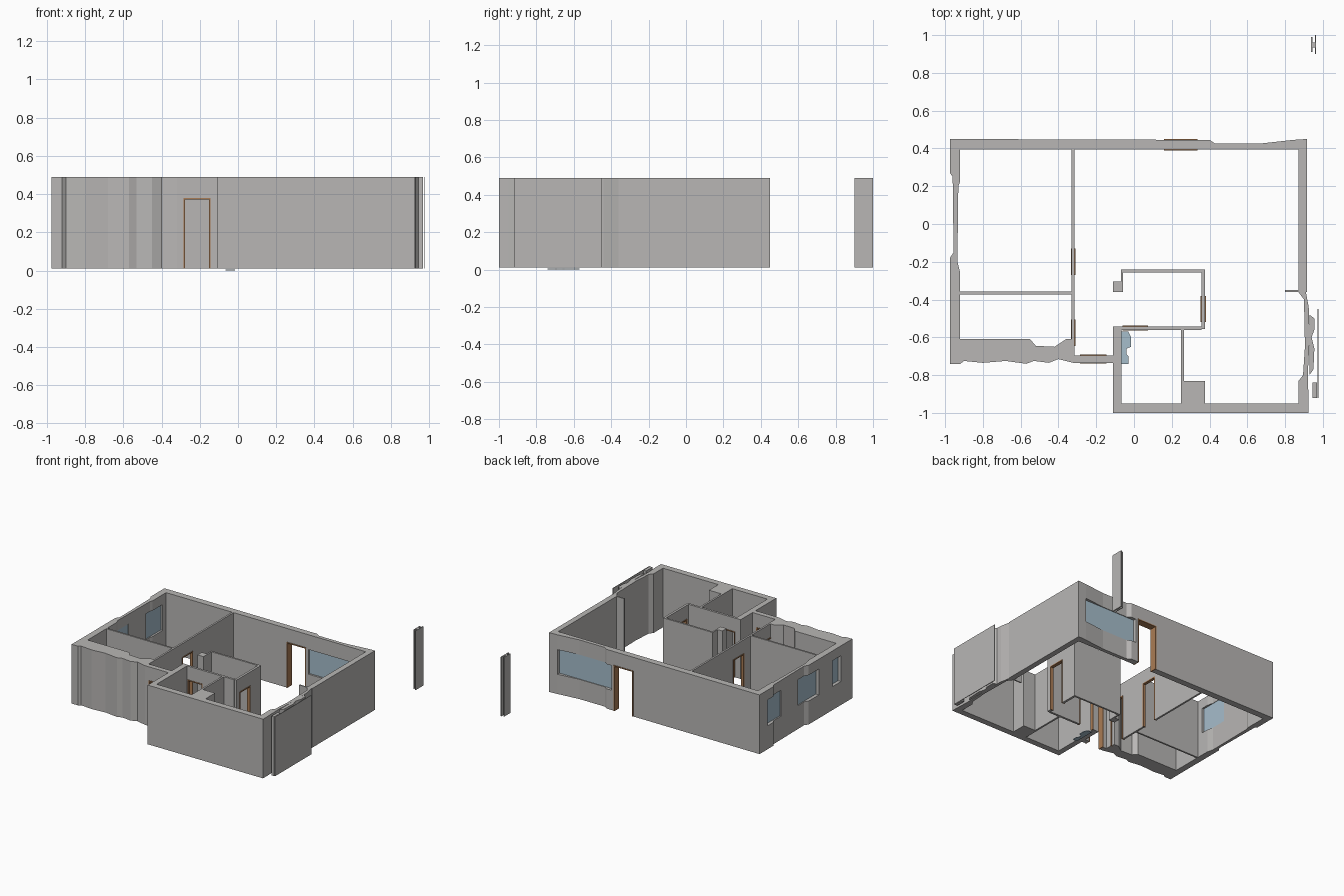
import bpy
import bmesh

cube = bpy.data.objects.get("Cube")
if cube:
    bpy.data.objects.remove(cube, do_unlink=True)

FLOOR, TOP, DOOR_TOP = 0.01, 0.49, 0.38
FRAME = 0.008


def make_material(name, colour):
    material = bpy.data.materials.new(name)
    material.use_nodes = True
    material.diffuse_color = (*colour, 1)
    shader = next(n for n in material.node_tree.nodes if n.type == "BSDF_PRINCIPLED")
    shader.inputs["Base Color"].default_value = (*colour, 1)
    return material


plaster = make_material("grey plaster", (0.48, 0.47, 0.46))
glass = make_material("pale blue glass", (0.38, 0.51, 0.6))
wood = make_material("brown wood", (0.4, 0.2, 0.09))


def prism(name, outline, bottom=FLOOR, top=TOP, material=plaster):
    """Extrude a plan outline upwards into a closed solid."""
    bm = bmesh.new()
    face = bm.faces.new([bm.verts.new((x, y, bottom)) for x, y in outline])
    result = bmesh.ops.extrude_face_region(bm, geom=[face])
    raised = [item for item in result["geom"] if isinstance(item, bmesh.types.BMVert)]
    bmesh.ops.translate(bm, verts=raised, vec=(0, 0, top - bottom))
    bmesh.ops.recalc_face_normals(bm, faces=bm.faces)
    mesh = bpy.data.meshes.new(name)
    bm.to_mesh(mesh)
    bm.free()
    mesh.materials.append(material)
    obj = bpy.data.objects.new(name, mesh)
    bpy.context.collection.objects.link(obj)
    return obj


def box(name, x0, x1, y0, y1, bottom=FLOOR, top=TOP, material=plaster):
    outline = [(x0, y0), (x1, y0), (x1, y1), (x0, y1)]
    return prism(name, outline, bottom, top, material)


def span_box(name, axis, start, end, centre, half, bottom, top, material=plaster):
    """Box running along the given axis, centred on a wall line."""
    if axis == "x":
        return box(name, start, end, centre - half, centre + half, bottom, top, material)
    return box(name, centre - half, centre + half, start, end, bottom, top, material)


def cut_opening(wall, axis, start, end, centre, bottom, top):
    cutter = span_box("opening_cutter", axis, start, end, centre, 0.06, bottom, top)
    cutter.hide_render = True
    modifier = wall.modifiers.new("opening", "BOOLEAN")
    modifier.operation = "DIFFERENCE"
    modifier.solver = "EXACT"
    modifier.object = cutter
    bpy.context.view_layer.objects.active = wall
    bpy.ops.object.modifier_apply(modifier=modifier.name)
    bpy.data.objects.remove(cutter, do_unlink=True)


def add_door(name, wall, axis, start, end, centre, half):
    """Doorway with a thin wooden lining: two jambs and a header."""
    cut_opening(wall, axis, start, end, centre, -FLOOR, DOOR_TOP)
    depth = half + 0.004
    for side, edge in (("first", start), ("second", end - FRAME)):
        span_box(f"{name}_{side}_jamb", axis, edge, edge + FRAME,
                 centre, depth, FLOOR, DOOR_TOP, wood)
    span_box(f"{name}_header", axis, start, end,
             centre, depth, DOOR_TOP - FRAME, DOOR_TOP, wood)


def add_window(name, wall, axis, start, end, centre, bottom, top):
    cut_opening(wall, axis, start, end, centre, bottom, top)
    span_box(f"{name}_pane", axis, start, end, centre, 0.005, bottom, top, glass)


# Outer walls
back_wall = prism("back_wall", [
    (-0.975, 0.395), (0.915, 0.395), (0.915, 0.45), (0.84, 0.445), (0.75, 0.435),
    (0.66, 0.425), (0.43, 0.425), (0.4, 0.445), (-0.975, 0.45)])
left_wall = prism("left_wall", [
    (-0.975, 0.395), (-0.975, 0.27), (-0.96, 0.25), (-0.955, -0.15), (-0.975, -0.18),
    (-0.975, -0.61), (-0.922, -0.61), (-0.922, -0.25), (-0.935, -0.2),
    (-0.93, 0.2), (-0.922, 0.22), (-0.922, 0.395)])
prism("front_left_wall", [
    (-0.975, -0.61), (-0.975, -0.74), (-0.92, -0.74), (-0.9, -0.725), (-0.8, -0.735),
    (-0.68, -0.725), (-0.57, -0.74), (-0.53, -0.725), (-0.45, -0.735), (-0.4, -0.715),
    (-0.32, -0.735), (-0.32, -0.61), (-0.36, -0.61), (-0.42, -0.65), (-0.52, -0.645),
    (-0.55, -0.61)])
entrance_wall = box("entrance_wall", -0.32, -0.11, -0.735, -0.695)
box("front_wall", -0.11, 0.925, -1, -0.95)
box("right_back_wall", 0.87, 0.915, -0.36, 0.395)
box("right_wall_stub", 0.8, 0.87, -0.36, -0.35)
prism("right_front_wall", [
    (0.87, -0.36), (0.9, -0.4), (0.905, -0.65), (0.895, -0.8), (0.872, -0.83),
    (0.872, -0.95), (0.925, -0.95), (0.92, -0.8), (0.93, -0.6), (0.925, -0.44),
    (0.91, -0.36)])

# Loose strips beside the right wall
prism("right_outer_fin", [
    (0.928, -0.48), (0.928, -0.8), (0.95, -0.77), (0.955, -0.66), (0.94, -0.6),
    (0.955, -0.56), (0.955, -0.5)])
box("right_outer_strip", 0.972, 0.976, -0.92, -0.45)
box("right_outer_post", 0.945, 0.968, -0.92, -0.84)

# Detached pillar: two thin strips with a link between them
box("pillar_left_strip", 0.937, 0.944, 0.91, 0.99)
box("pillar_right_strip", 0.957, 0.964, 0.9, 1)
box("pillar_link", 0.944, 0.957, 0.935, 0.96)

# Inner walls
hall_wall = box("hall_wall", -0.33, -0.315, -0.7, 0.395)
box("left_rooms_divider", -0.922, -0.33, -0.372, -0.358)
box("closet_back_wall", -0.07, 0.36, -0.257, -0.242)
box("closet_left_wall", -0.07, -0.058, -0.36, -0.257)
box("closet_left_post", -0.112, -0.07, -0.36, -0.305)
closet_right_wall = box("closet_right_wall", 0.357, 0.376, -0.555, -0.242)
closet_front_wall = box("closet_front_wall", -0.11, 0.357, -0.56, -0.542)
box("bathroom_left_wall", -0.11, -0.065, -0.95, -0.56)
box("bathroom_right_wall", 0.25, 0.265, -0.95, -0.56)
box("shaft_block", 0.265, 0.375, -0.95, -0.83)

# Doorways
add_door("front_door", entrance_wall, "x", -0.285, -0.145, -0.715, 0.02)
add_door("bedroom_door", hall_wall, "y", -0.27, -0.13, -0.3225, 0.0075)
add_door("small_room_door", hall_wall, "y", -0.645, -0.505, -0.3225, 0.0075)
add_door("closet_door", closet_right_wall, "y", -0.52, -0.38, 0.3665, 0.01)
add_door("bathroom_door", closet_front_wall, "x", -0.06, 0.075, -0.551, 0.009)
add_door("terrace_door", back_wall, "x", 0.16, 0.335, 0.42, 0.026)

# Windows
add_window("back_window", back_wall, "x", 0.355, 0.84, 0.415, 0.17, 0.37)
for label, low, high in (("back", 0.15, 0.35), ("middle", -0.31, -0.07),
                         ("front", -0.595, -0.485)):
    add_window(f"left_{label}_window", left_wall, "y", low, high, -0.943, 0.2, 0.41)

# Flat blue patch on the bathroom floor
prism("floor_patch", [
    (-0.065, -0.57), (-0.03, -0.57), (-0.015, -0.6), (-0.015, -0.65), (-0.04, -0.66),
    (-0.04, -0.69), (-0.028, -0.7), (-0.028, -0.74), (-0.065, -0.74)],
    0, 0.006, glass)
